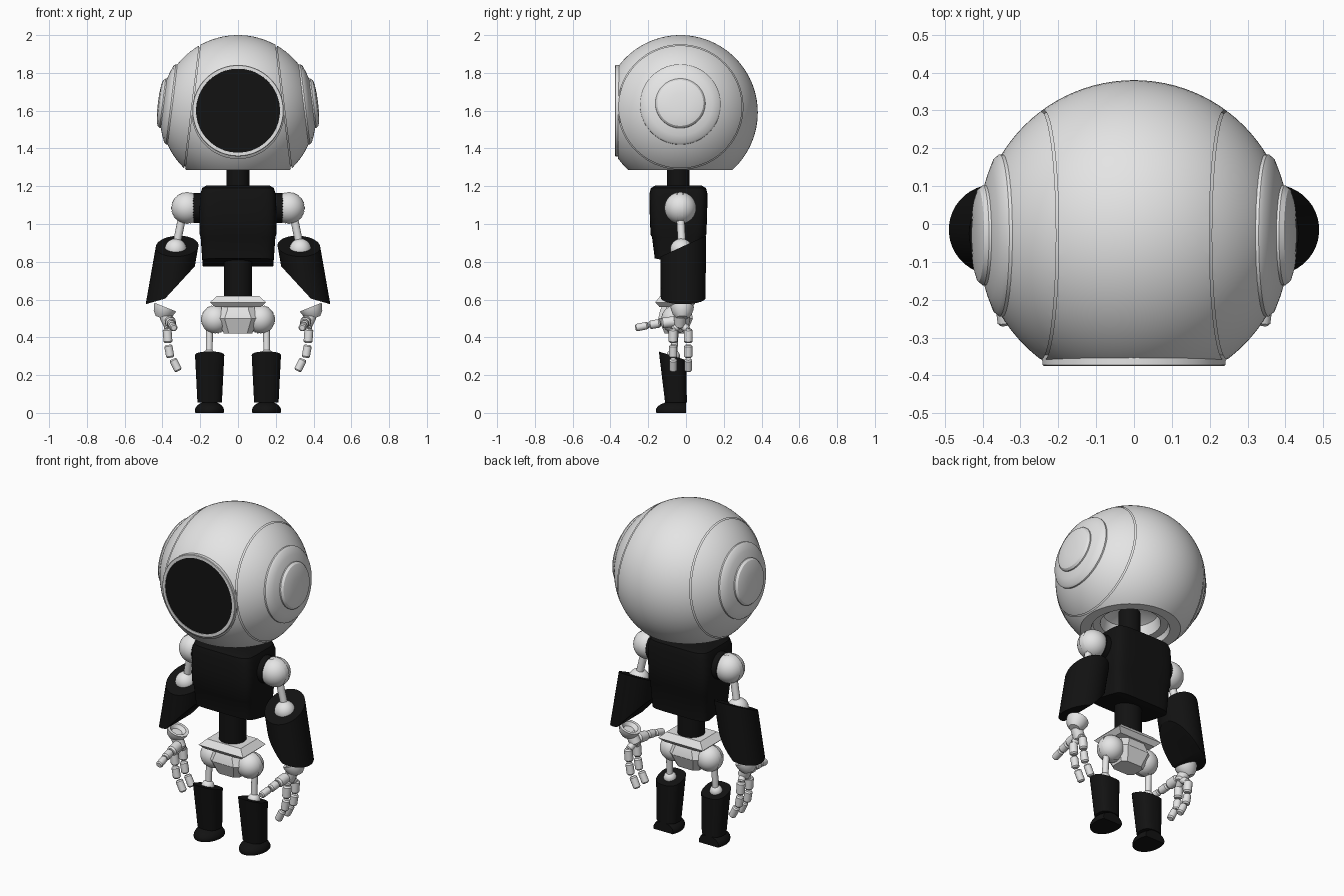
import bpy, bmesh, math
from mathutils import Matrix, Vector

if "Cube" in bpy.data.objects:
    bpy.data.objects.remove(bpy.data.objects["Cube"])


def material(name, rgb):
    m = bpy.data.materials.new(name)
    m.use_nodes = True
    m.diffuse_color = (*rgb, 1)
    m.node_tree.nodes["Principled BSDF"].inputs["Base Color"].default_value = (*rgb, 1)
    return m


WHITE = material("shell white", (0.78, 0.78, 0.78))
BLACK = material("matte black", (0.006, 0.006, 0.006))
parts = []


def make(name, bm, mat, matrix=Matrix()):
    bm.transform(matrix)
    bmesh.ops.recalc_face_normals(bm, faces=bm.faces)
    mesh = bpy.data.meshes.new(name)
    bm.to_mesh(mesh)
    bm.free()
    mesh.materials.append(mat)
    ob = bpy.data.objects.new(name, mesh)
    bpy.context.collection.objects.link(ob)
    parts.append(ob)
    return ob


def loft(rings, n=32, p=2, caps=(True, True)):
    """Skin superellipse rings given as (z, rx, ry, centre_y)."""
    bm = bmesh.new()
    rows = []
    for z, rx, ry, cy in rings:
        row = []
        for i in range(n):
            a = 2 * math.pi * (i + 0.5) / n
            c, s = math.cos(a), math.sin(a)
            x = math.copysign(abs(c) ** (2 / p), c) * rx
            y = math.copysign(abs(s) ** (2 / p), s) * ry
            row.append(bm.verts.new((x, y + cy, z)))
        rows.append(row)
    for a, b in zip(rows, rows[1:]):
        for i in range(n):
            j = (i + 1) % n
            bm.faces.new((a[i], a[j], b[j], b[i]))
    if caps[0]:
        bm.faces.new(rows[0][::-1])
    if caps[1]:
        bm.faces.new(rows[-1])
    return bm


def turned(profile, n=48, caps=(True, True)):
    return loft([(z, r, r, 0) for r, z in profile], n, 2, caps)


def ball(radius, n=32):
    bm = bmesh.new()
    bmesh.ops.create_uvsphere(bm, u_segments=n, v_segments=n // 2, radius=radius)
    return bm


def cut(bm, co, no, fill=True):
    """Remove everything on the normal's side of a plane."""
    geom = bm.verts[:] + bm.edges[:] + bm.faces[:]
    r = bmesh.ops.bisect_plane(bm, geom=geom, plane_co=co, plane_no=no, clear_outer=True)
    if fill:
        edges = [e for e in r["geom_cut"] if isinstance(e, bmesh.types.BMEdge)]
        bmesh.ops.edgeloop_fill(bm, edges=edges)


def groove(bm, no, d, width):
    """Open a narrow seam at distance d from the origin."""
    no = Vector(no).normalized()
    for t in (d, d + width):
        geom = bm.verts[:] + bm.edges[:] + bm.faces[:]
        bmesh.ops.bisect_plane(bm, geom=geom, plane_co=no * t, plane_no=no)
    strip = [f for f in bm.faces if d < f.calc_center_median().dot(no) < d + width]
    bmesh.ops.delete(bm, geom=strip, context="FACES")


def rod(name, a, b, r, mat, n=16):
    a, b = Vector(a), Vector(b)
    length = (b - a).length
    e = min(r * 0.35, length / 4)
    bm = turned([(r * 0.7, 0), (r, e), (r, length - e), (r * 0.7, length)], n)
    return make(name, bm, mat, Matrix.Translation(a) @ (b - a).to_track_quat("Z", "Y").to_matrix().to_4x4())


def at(x, y, z):
    return Matrix.Translation((x, y, z))


# Head: grooved shell over an inner core, cut flat at face and neck
R = 0.41
HEAD = at(0, -0.03, 1.59)
TILT = math.radians(7)
for name, radius in (("head_shell", R), ("head_core", R - 0.01)):
    bm = ball(radius, 96)
    if name == "head_shell":
        for s in (1, -1):
            groove(bm, (s * math.cos(TILT), 0, math.sin(TILT)), 0.241, 0.006)
    cut(bm, (0, -0.33, 0), (0, -1, 0), False)
    cut(bm, (0, 0, -0.305), (0, 0, -1), False)
    make(name, bm, WHITE, HEAD)

# Neck socket under the head
make("neck_socket", turned([(0.274, 0), (0.215, 0), (0.205, 0.03), (0.165, 0.035), (0.15, 0.1), (0.08, 0.14)],
                           64, (False, True)), WHITE, at(0, -0.03, 1.285))

# Round face window and its rim
FACE = at(0, 0, 1.6) @ Matrix.Rotation(math.pi / 2, 4, "X")
make("visor_rim", turned([(0.242, 0.34), (0.242, 0.372), (0.239, 0.375), (0.222, 0.375), (0.22, 0.35)],
                         96, (False, False)), WHITE, FACE)
make("visor", turned([(0.222, 0.35), (0.222, 0.372)], 96), BLACK, FACE)

# Neck, torso and waist
rod("neck", (0, -0.04, 1.15), (0, -0.04, 1.41), 0.06, BLACK, 32)
bm = loft([(0.775, 0.187, 0.125, -0.035), (0.93, 0.198, 0.14, -0.04), (0.945, 0.203, 0.148, -0.04),
           (1.05, 0.205, 0.152, -0.04), (1.16, 0.2, 0.154, -0.04), (1.19, 0.19, 0.146, -0.04),
           (1.205, 0.165, 0.12, -0.04)], 48, 6)
cut(bm, (0, -0.175, 0.82), (0, -0.045, -0.22))
make("torso", bm, BLACK)
rod("waist", (0, -0.05, 0.58), (0, -0.05, 0.85), 0.075, BLACK, 32)

# Pelvis: tapered collar over a faceted body
collar = loft([(0.56, 0.12, 0.085, -0.055), (0.585, 0.148, 0.108, -0.055), (0.62, 0.112, 0.08, -0.055)], 4, 2)
for v in collar.verts:
    v.co.x *= math.sqrt(2)
    v.co.y = -0.055 + (v.co.y + 0.055) * math.sqrt(2)
make("pelvis_collar", collar, WHITE)
make("pelvis_body", loft([(0.42, 0.078, 0.06, -0.055), (0.5, 0.115, 0.095, -0.055),
                          (0.545, 0.09, 0.085, -0.055), (0.57, 0.09, 0.07, -0.055)], 8, 4), WHITE)

for side, s in (("left", 1), ("right", -1)):
    flip = Matrix.Scale(s, 4, (1, 0, 0))

    def put(name, bm, mat, matrix=Matrix()):
        make(side + "_" + name, bm, mat, flip @ matrix)

    def bar(name, a, b, r, mat=WHITE, n=16):
        rod(side + "_" + name, (s * a[0], *a[1:]), (s * b[0], *b[1:]), r, mat, n)

    # Stepped ear discs
    ear = HEAD @ Matrix.Rotation(math.pi / 2 - TILT, 4, "Y")
    put("ear_disc", turned([(0.214, 0.335), (0.214, 0.358), (0.205, 0.369), (0.17, 0.383),
                            (0.13, 0.396), (0.05, 0.405)], 64), WHITE, ear)
    put("ear_cap", turned([(0.133, 0.38), (0.132, 0.402), (0.122, 0.414), (0.1, 0.421),
                           (0.05, 0.426), (0.01, 0.427)], 64), WHITE, ear)

    # Shoulder and upper arm
    bar("shoulder_axle", (0.15, -0.03, 1.085), (0.262, -0.03, 1.085), 0.079, BLACK, 32)
    for name, pos, r in (("shoulder_ball", (0.27, -0.03, 1.085), 0.084), ("hip_ball", (0.12, -0.055, 0.495), 0.076)):
        bm = ball(r)
        for d in (-0.018, 0.014):
            groove(bm, (0, 1, 0), d, 0.004)
        put(name, bm, WHITE, at(*pos))
        put(name + "_core", ball(r - 0.004), WHITE, at(*pos))
    bar("upper_arm", (0.295, -0.03, 1.04), (0.33, -0.02, 0.87), 0.021)
    put("elbow_ball", ball(0.058), WHITE, at(0.33, -0.025, 0.865))

    # Forearm sleeve with slanted ends
    bm = loft([(-0.4, 0.111, 0.118, 0), (0.2, 0.111, 0.122, 0)], 40)
    bm.transform(at(0.328, -0.015, 0.85) @ Matrix.Rotation(math.radians(-10), 4, "Y"))
    cut(bm, (0.386, 0, 0.605), (-0.03, 0, -0.104))
    cut(bm, (0.386, 0, 0.605), (-0.175, 0, -0.161))
    cut(bm, (0, 0.1, 0.935), (0, -0.11, 0.24))
    put("forearm", bm, BLACK)

    # Wrist cup, palm, two fingers and a thumb
    put("wrist_cup", turned([(0.03, -0.062), (0.05, -0.04), (0.06, -0.012), (0.062, 0), (0.045, 0), (0.03, -0.02)], 32),
        WHITE, at(0.385, -0.02, 0.56) @ Matrix.Rotation(math.radians(-22), 4, "Y"))
    bar("palm", (0.39, -0.03, 0.525), (0.355, -0.035, 0.455), 0.033)
    for name, y in (("front_finger", -0.068), ("rear_finger", 0.012)):
        bar(name + "_knuckle", (0.36, -0.03, 0.47), (0.374, y, 0.44), 0.02)
        bar(name + "_base", (0.376, y, 0.445), (0.37, y, 0.37), 0.024)
        bar(name + "_middle", (0.37, y, 0.36), (0.358, y, 0.292), 0.022)
        bar(name + "_tip", (0.346, y, 0.285), (0.315, y, 0.222), 0.021)
    bar("thumb_base", (0.36, -0.05, 0.485), (0.355, -0.13, 0.475), 0.029)
    bar("thumb_middle", (0.355, -0.135, 0.475), (0.35, -0.195, 0.465), 0.023)
    bar("thumb_tip", (0.348, -0.2, 0.464), (0.34, -0.267, 0.45), 0.02)

    # Leg rod, knee, shin sleeve and foot
    bar("thigh", (0.15, -0.055, 0.47), (0.153, -0.065, 0.29), 0.018)
    put("knee_ball", ball(0.036, 24), WHITE, at(0.153, -0.068, 0.3))
    bm = loft([(0.055, 0.065, 0.058, -0.053), (0.35, 0.08, 0.073, -0.074)], 32, 2.6)
    cut(bm, (0, -0.145, 0.325), (0, 0.045, 0.145))
    put("shin", bm, BLACK, at(0.15, 0, 0))
    bm = ball(1)
    bm.transform(at(0.151, -0.055, 0.012) @ Matrix.Diagonal((0.077, 0.105, 0.05, 1)))
    cut(bm, (0, 0, 0), (0, 0, -1))
    cut(bm, (0, 0, 0), (0, 1, 0))
    put("foot", bm, BLACK)

# Smooth shading with crisp edges
bpy.ops.object.select_all(action="DESELECT")
for ob in parts:
    ob.select_set(True)
bpy.context.view_layer.objects.active = parts[0]
bpy.ops.object.shade_smooth_by_angle(angle=math.radians(32))
